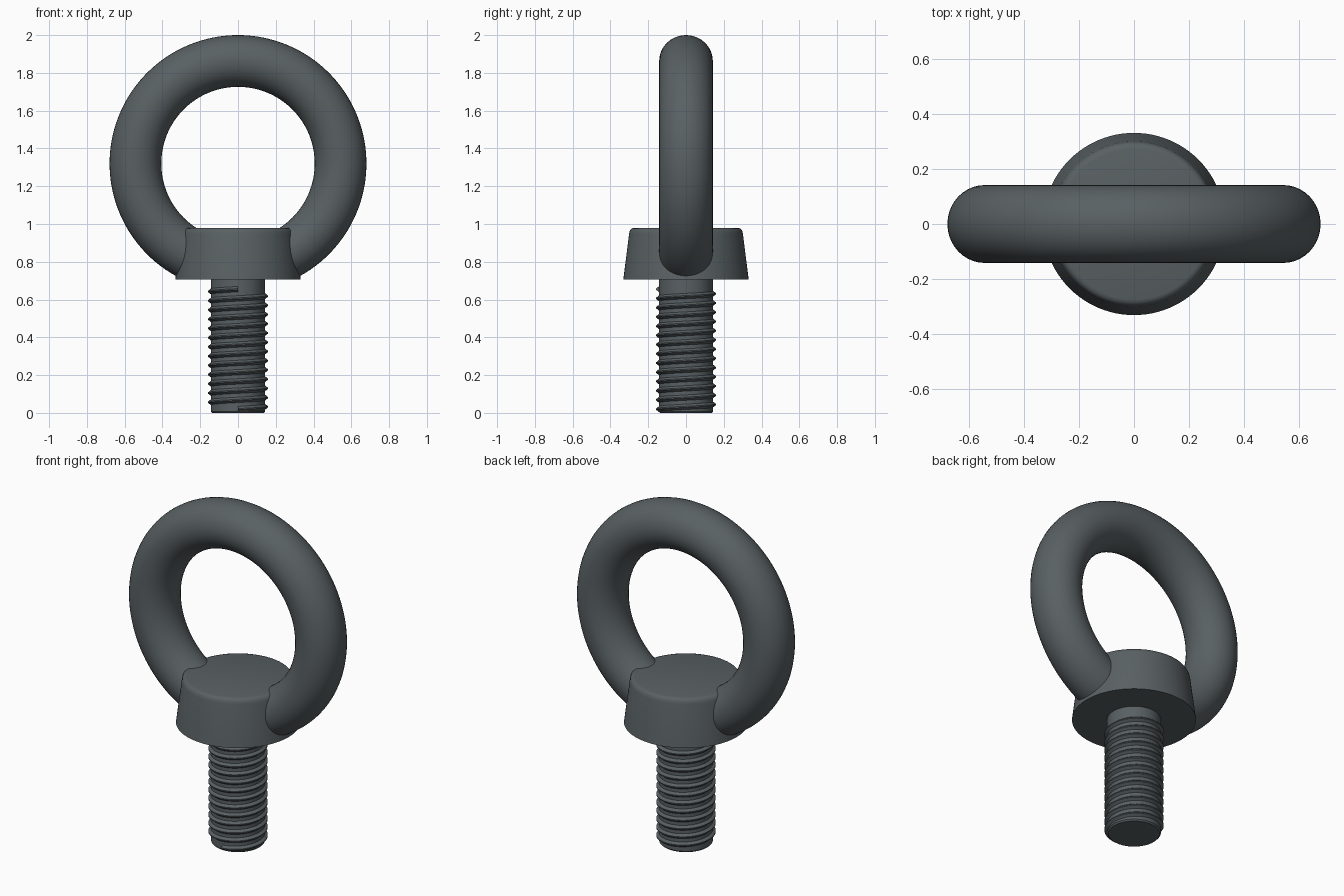
import bpy, bmesh
from math import sin, cos, pi, radians

if "Cube" in bpy.data.objects:
    bpy.data.objects.remove(bpy.data.objects["Cube"])

steel = bpy.data.materials.new("dark_steel")
steel.diffuse_color = (0.10, 0.118, 0.125, 1)
steel.use_nodes = True
steel.node_tree.nodes["Principled BSDF"].inputs["Base Color"].default_value = steel.diffuse_color


def finish(name, bm, angle=35):
    bmesh.ops.remove_doubles(bm, verts=bm.verts[:], dist=1e-5)
    bmesh.ops.recalc_face_normals(bm, faces=bm.faces[:])
    mesh = bpy.data.meshes.new(name)
    bm.to_mesh(mesh)
    bm.free()
    mesh.materials.append(steel)
    obj = bpy.data.objects.new(name, mesh)
    bpy.context.collection.objects.link(obj)
    bpy.ops.object.select_all(action='DESELECT')
    obj.select_set(True)
    bpy.context.view_layer.objects.active = obj
    bpy.ops.object.shade_smooth_by_angle(angle=radians(angle))
    return obj


def loft(name, sections, angle=35):
    """Skin closed cross-sections in order and cap both ends."""
    bm = bmesh.new()
    rings = [[bm.verts.new(p) for p in s] for s in sections]
    n = len(rings[0])
    for a, b in zip(rings, rings[1:]):
        for i in range(n):
            j = (i + 1) % n
            bm.faces.new((a[i], a[j], b[j], b[i]))
    bm.faces.new(rings[0])
    bm.faces.new(rings[-1])
    return finish(name, bm, angle)


def turned(name, profile, sides=96):
    """Stack of circles about z from (radius, height) pairs."""
    return loft(name, [[(r * cos(2 * pi * i / sides), r * sin(2 * pi * i / sides), z)
                        for i in range(sides)] for r, z in profile])


# Lifting ring: open arc whose ends are buried in the collar
RING_Z, MAJOR, TUBE, TUBE_Y = 1.32, 0.543, 0.137, 0.142
gap = radians(26)
sections = []
for k in range(113):
    a = -pi / 2 + gap + (2 * pi - 2 * gap) * k / 112
    section = []
    for i in range(40):
        t = 2 * pi * i / 40
        r = MAJOR + TUBE * cos(t)
        section.append((r * cos(a), TUBE_Y * sin(t), RING_Z + r * sin(a)))
    sections.append(section)
loft("lifting_ring", sections)

# Tapered collar with rounded top edge
turned("collar", [(0.332, 0.705), (0.301, 0.95), (0.297, 0.965),
                  (0.288, 0.976), (0.275, 0.98)])

# Plain shank with a small chamfer at the foot
turned("shank", [(0.137, 0), (0.144, 0.008), (0.144, 0.72)])

# Right-handed helical thread
TURNS, STEPS, Z0, Z1 = 13, 64, 0.02, 0.655
tooth = [(0.138, -0.019), (0.159, -0.003), (0.159, 0.003), (0.138, 0.019)]
thread = []
for k in range(TURNS * STEPS + 1):
    a = -pi / 2 + 2 * pi * k / STEPS
    z = Z0 + (Z1 - Z0) * k / (TURNS * STEPS)
    thread.append([(r * cos(a), r * sin(a), z + h) for r, h in tooth])
loft("thread", thread, 30)
